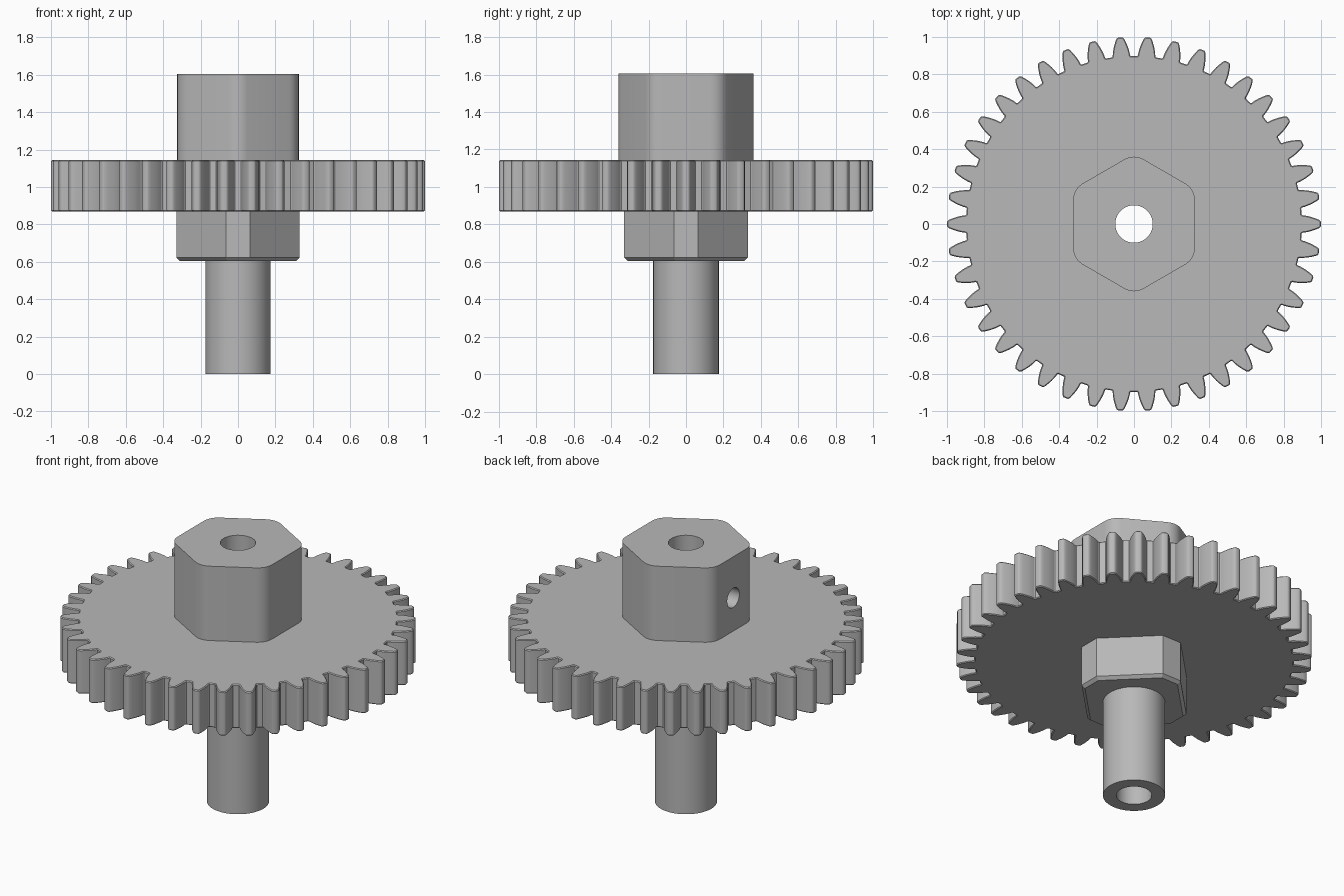
import bpy, bmesh, math
from math import sin, cos, tan, pi, acos, sqrt, radians
from mathutils import Matrix

cube = bpy.data.objects.get("Cube")
if cube:
    bpy.data.objects.remove(cube, do_unlink=True)

grey = bpy.data.materials.new("grey_metal")
grey.use_nodes = True
grey.diffuse_color = (0.48, 0.48, 0.48, 1)
for node in grey.node_tree.nodes:
    if node.type == 'BSDF_PRINCIPLED':
        node.inputs["Base Color"].default_value = grey.diffuse_color

BORE = 0.1


def prism(name, outline, z0, z1, bevel=0.0, ends=(), segments=1):
    """Extrude a closed xy outline, optionally bevelling the listed end rims."""
    bm = bmesh.new()
    base = bm.faces.new([bm.verts.new((x, y, z0)) for x, y in outline])
    up = bmesh.ops.extrude_face_region(bm, geom=[base], use_keep_orig=True)
    bmesh.ops.translate(bm, vec=(0, 0, z1 - z0),
                        verts=[g for g in up["geom"] if isinstance(g, bmesh.types.BMVert)])
    bmesh.ops.recalc_face_normals(bm, faces=bm.faces)
    if bevel:
        rim = [e for e in bm.edges
               if any(all(abs(v.co.z - z) < 1e-5 for v in e.verts) for z in ends)]
        bmesh.ops.bevel(bm, geom=rim, offset=bevel, segments=segments,
                        profile=0.5, affect='EDGES')
    mesh = bpy.data.meshes.new(name)
    bm.to_mesh(mesh)
    bm.free()
    mesh.materials.append(grey)
    obj = bpy.data.objects.new(name, mesh)
    bpy.context.collection.objects.link(obj)
    return obj


def circle(r, n=64):
    return [(r * cos(2 * pi * i / n), r * sin(2 * pi * i / n)) for i in range(n)]


def rounded_hexagon(apothem, fillet, steps=6):
    """Hexagon with points on the y axis and rounded corners."""
    pts = []
    centre = (apothem - fillet) / cos(pi / 6)
    for k in range(6):
        a = pi / 6 + k * pi / 3
        for s in range(steps + 1):
            b = a - pi / 6 + s / steps * pi / 3
            pts.append((centre * cos(a) + fillet * cos(b),
                        centre * sin(a) + fillet * sin(b)))
    return pts


def gear_outline(teeth, tip):
    """Involute spur gear with slightly rounded tips and root corners."""
    module = 2 * tip / (teeth + 2)
    pitch = module * teeth / 2
    root = pitch - 1.25 * module
    base = pitch * cos(radians(20))

    def half_angle(r):
        a = acos(min(1, base / r))
        return pi / (2 * teeth) + tan(radians(20)) - radians(20) - (tan(a) - a)

    steps = 6
    flank = [(root, half_angle(root) + 0.004), (root + 0.004, half_angle(root + 0.004))]
    for i in range(1, steps + 1):
        r = root + 0.004 + (tip - 0.012 - root) * i / steps
        flank.append((r, half_angle(r)))
    flank += [(tip - 0.002, half_angle(tip) - 0.002), (tip, half_angle(tip) - 0.007)]
    pts = []
    for t in range(teeth):
        a = 2 * pi * t / teeth
        side = [(r, a - h) for r, h in flank] + [(r, a + h) for r, h in reversed(flank)]
        pts += [(r * cos(b), r * sin(b)) for r, b in side]
    return pts


def cut(obj, cutter):
    """Subtract the cutter from the object and bake the result."""
    mod = obj.modifiers.new("cut", 'BOOLEAN')
    mod.operation = 'DIFFERENCE'
    mod.solver = 'EXACT'
    mod.object = cutter
    graph = bpy.context.evaluated_depsgraph_get()
    mesh = bpy.data.meshes.new_from_object(obj.evaluated_get(graph))
    obj.modifiers.clear()
    obj.data = mesh


# Shaft, square collar, toothed wheel and hexagonal hub
shaft = prism("shaft", circle(0.175), 0, 0.61)
w, c = 0.33, 0.065
collar_outline = [p for k in range(4) for p in
                  [tuple((Matrix.Rotation(k * pi / 2, 2) @ Matrix(((w, w), (-c, c)))).col[i])
                   for i in range(2)]]
collar = prism("square_collar", collar_outline, 0.605, 0.872, 0.018, (0.605,))
wheel = prism("toothed_wheel", gear_outline(42, 1.0), 0.87, 1.143, 0.005, (0.87, 1.143))
hub = prism("hexagonal_hub", rounded_hexagon(0.325, 0.1), 1.14, 1.605)
parts = [shaft, collar, wheel, hub]

# Central bore through every part
bore = prism("bore_cutter", circle(BORE), -0.5, 2)
bore.hide_render = True
for part in parts:
    cut(part, bore)

# Set screw hole from the hub's flat side into the bore
screw = prism("screw_cutter", circle(0.06, 32), 0.05, 0.5)
screw.hide_render = True
screw.matrix_world = Matrix.Translation((0, 0, 1.35)) @ Matrix.Rotation(-pi / 2, 4, 'Y')
cut(hub, screw)

for cutter in (bore, screw):
    bpy.data.objects.remove(cutter, do_unlink=True)

# Smooth curved walls, keep corners sharp
for part in parts:
    bpy.ops.object.select_all(action='DESELECT')
    part.select_set(True)
    bpy.context.view_layer.objects.active = part
    bpy.ops.object.shade_smooth_by_angle(angle=radians(28))
